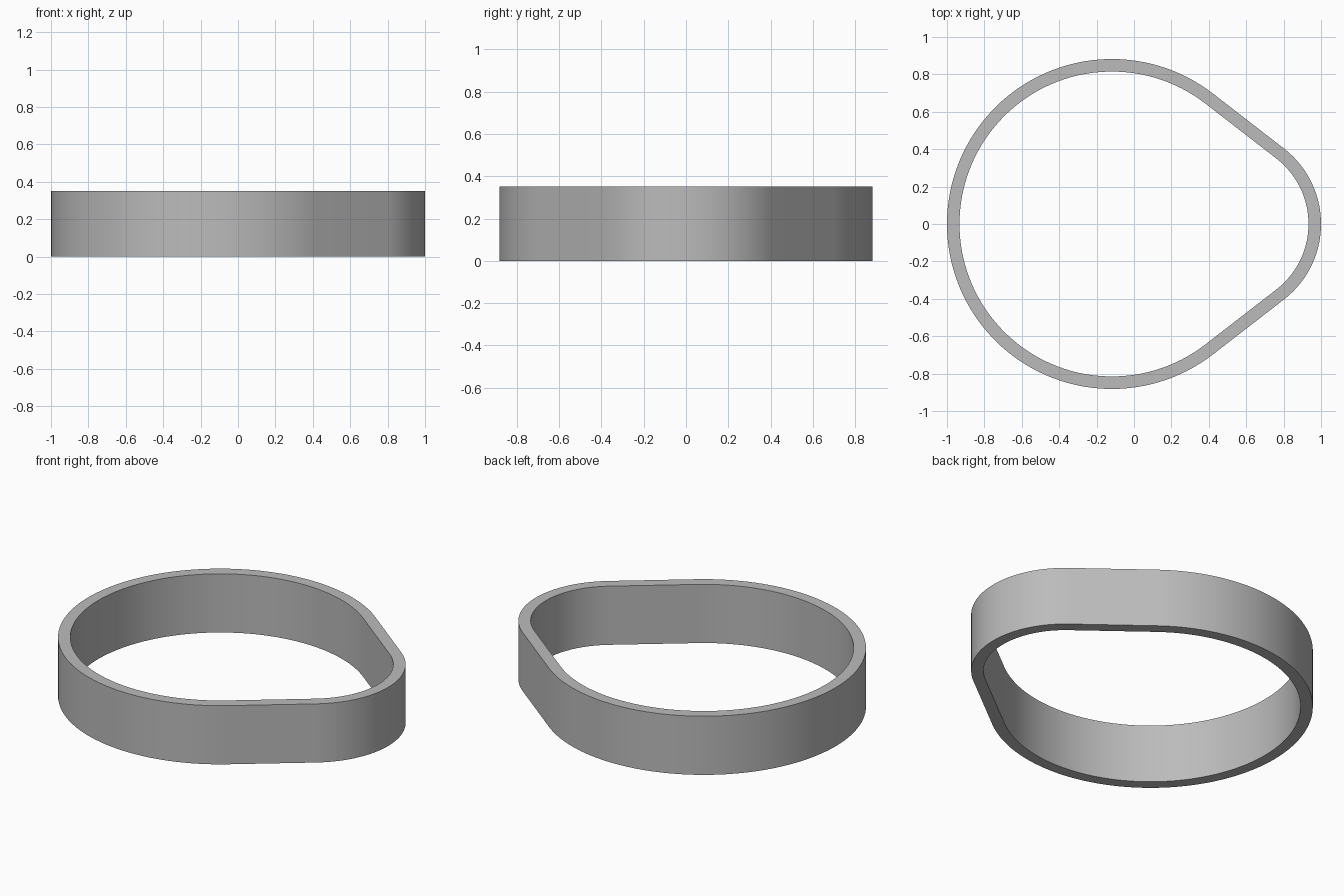
import bpy, bmesh
from math import acos, cos, sin, pi, radians

cube = bpy.data.objects.get("Cube")
if cube:
    bpy.data.objects.remove(cube, do_unlink=True)

HEIGHT, WALL = 0.352, 0.067
BIG_X, BIG_R = -0.118, 0.882
SMALL_X, SMALL_R = 0.49, 0.51

grey = bpy.data.materials.new("plain grey")
grey.use_nodes = True
colour = (0.5, 0.5, 0.5, 1)
grey.diffuse_color = colour
grey.node_tree.nodes["Principled BSDF"].inputs["Base Color"].default_value = colour


def arc(cx, r, start, end, steps):
    angles = [start + (end - start) * i / steps for i in range(steps + 1)]
    return [(cx + r * cos(a), r * sin(a)) for a in angles]


def outline(inset):
    """Two arcs joined by their common tangent lines."""
    t = acos((BIG_R - SMALL_R) / (SMALL_X - BIG_X))
    return (arc(SMALL_X, SMALL_R - inset, -t, t, 40)
            + arc(BIG_X, BIG_R - inset, t, 2 * pi - t, 96))


# Ring band: outer and inner walls with flat rims
bm = bmesh.new()
loops = [[bm.verts.new((x, y, z)) for x, y in outline(inset)]
         for inset, z in ((0, 0), (0, HEIGHT), (WALL, HEIGHT), (WALL, 0))]
for k in range(4):
    a, b = loops[k], loops[(k + 1) % 4]
    for i in range(len(a)):
        j = (i + 1) % len(a)
        bm.faces.new((a[i], a[j], b[j], b[i]))
bmesh.ops.recalc_face_normals(bm, faces=bm.faces)
mesh = bpy.data.meshes.new("ring_band")
bm.to_mesh(mesh)
bm.free()
mesh.materials.append(grey)

band = bpy.data.objects.new("ring_band", mesh)
bpy.context.collection.objects.link(band)
bpy.ops.object.select_all(action="DESELECT")
bpy.context.view_layer.objects.active = band
band.select_set(True)
bpy.ops.object.shade_smooth_by_angle(angle=radians(30))
